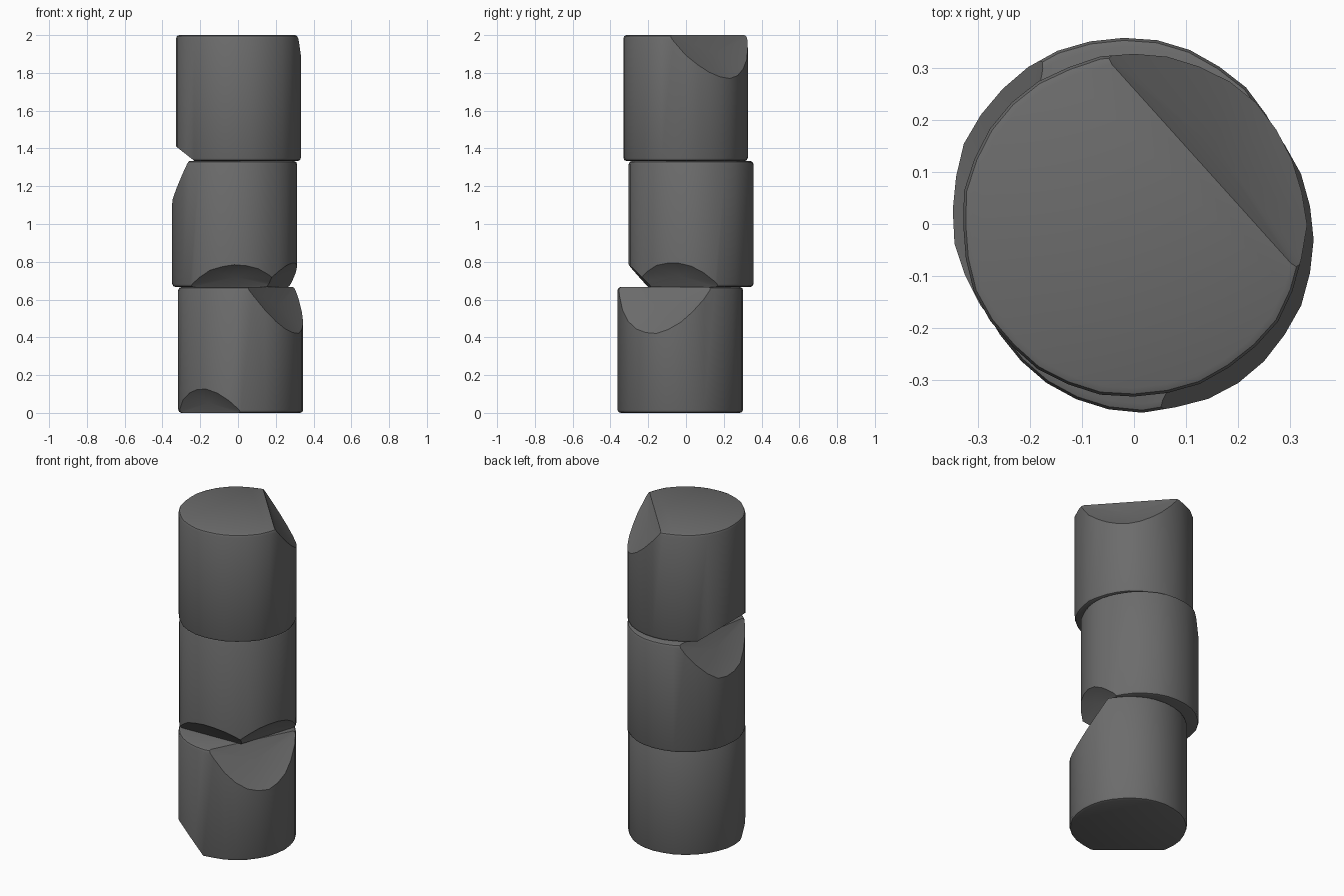
import bpy, bmesh, math, random
from mathutils import Vector

if "Cube" in bpy.data.objects:
    bpy.data.objects.remove(bpy.data.objects["Cube"])

random.seed(4)
stone = bpy.data.materials.new("dark grey stone")
stone.diffuse_color = (0.15, 0.15, 0.15, 1)
stone.use_nodes = True
stone.node_tree.nodes["Principled BSDF"].inputs["Base Color"].default_value = stone.diffuse_color

R, H, SIDES = 0.332, 2 / 3, 32


def chip(bm, angle, dist, height, top, dent):
    """Break a slanted piece off the rim, then hollow the break slightly."""
    a = math.radians(angle)
    s = 1 if top else -1
    co = Vector((dist * math.cos(a), dist * math.sin(a), H if top else 0))
    no = Vector((height * math.cos(a), height * math.sin(a), s * (R - dist))).normalized()
    res = bmesh.ops.bisect_plane(bm, geom=bm.verts[:] + bm.edges[:] + bm.faces[:],
                                 dist=1e-5, plane_co=co, plane_no=no, clear_outer=True)
    cut = [e for e in res["geom_cut"] if isinstance(e, bmesh.types.BMEdge)]
    faces = bmesh.ops.edgeloop_fill(bm, edges=cut)["faces"]
    bmesh.ops.recalc_face_normals(bm, faces=bm.faces[:])
    for v in bmesh.ops.poke(bm, faces=faces)["verts"]:
        v.co -= no * dent


def drum(name, x, y, z, chips):
    bm = bmesh.new()
    bmesh.ops.create_cone(bm, cap_ends=True, segments=SIDES, radius1=R, radius2=R, depth=H)
    bmesh.ops.translate(bm, verts=bm.verts[:], vec=(0, 0, H / 2))
    # worn rims
    rims = [e for e in bm.edges if abs(e.verts[0].co.z - e.verts[1].co.z) < 1e-4]
    bmesh.ops.bevel(bm, geom=rims, offset=0.017, segments=2, profile=0.5, affect='EDGES')
    # slightly uneven sides
    wob = [random.uniform(0.988, 1.004) for _ in range(SIDES)]
    for v in bm.verts:
        k = round(math.atan2(v.co.y, v.co.x) / (2 * math.pi) * SIDES) % SIDES
        v.co.x *= wob[k]
        v.co.y *= wob[k]
    for c in chips:
        chip(bm, *c)
    me = bpy.data.meshes.new(name)
    bm.to_mesh(me)
    bm.free()
    ob = bpy.data.objects.new(name, me)
    bpy.context.collection.objects.link(ob)
    ob.location = (x, y, z)
    me.materials.append(stone)
    bpy.ops.object.select_all(action='DESELECT')
    ob.select_set(True)
    bpy.context.view_layer.objects.active = ob
    bpy.ops.object.shade_smooth_by_angle(angle=math.radians(28))


# chips: direction in degrees, distance at rim, height, on top rim?, dent
drum("bottom_drum", 0.016, -0.03, 0, [
    (-27, 0.175, 0.25, True, 0.02),
    (230, 0.25, 0.13, False, 0.015)])
drum("middle_drum", -0.02, 0.027, H, [
    (170, 0.2, 0.24, True, 0.02),
    (-88, 0.22, 0.12, False, 0.015),
    (-18, 0.23, 0.13, False, 0.015)])
drum("top_drum", 0, -0.002, 2 * H, [
    (42, 0.175, 0.23, True, 0.02),
    (180, 0.23, 0.08, False, 0.01)])
